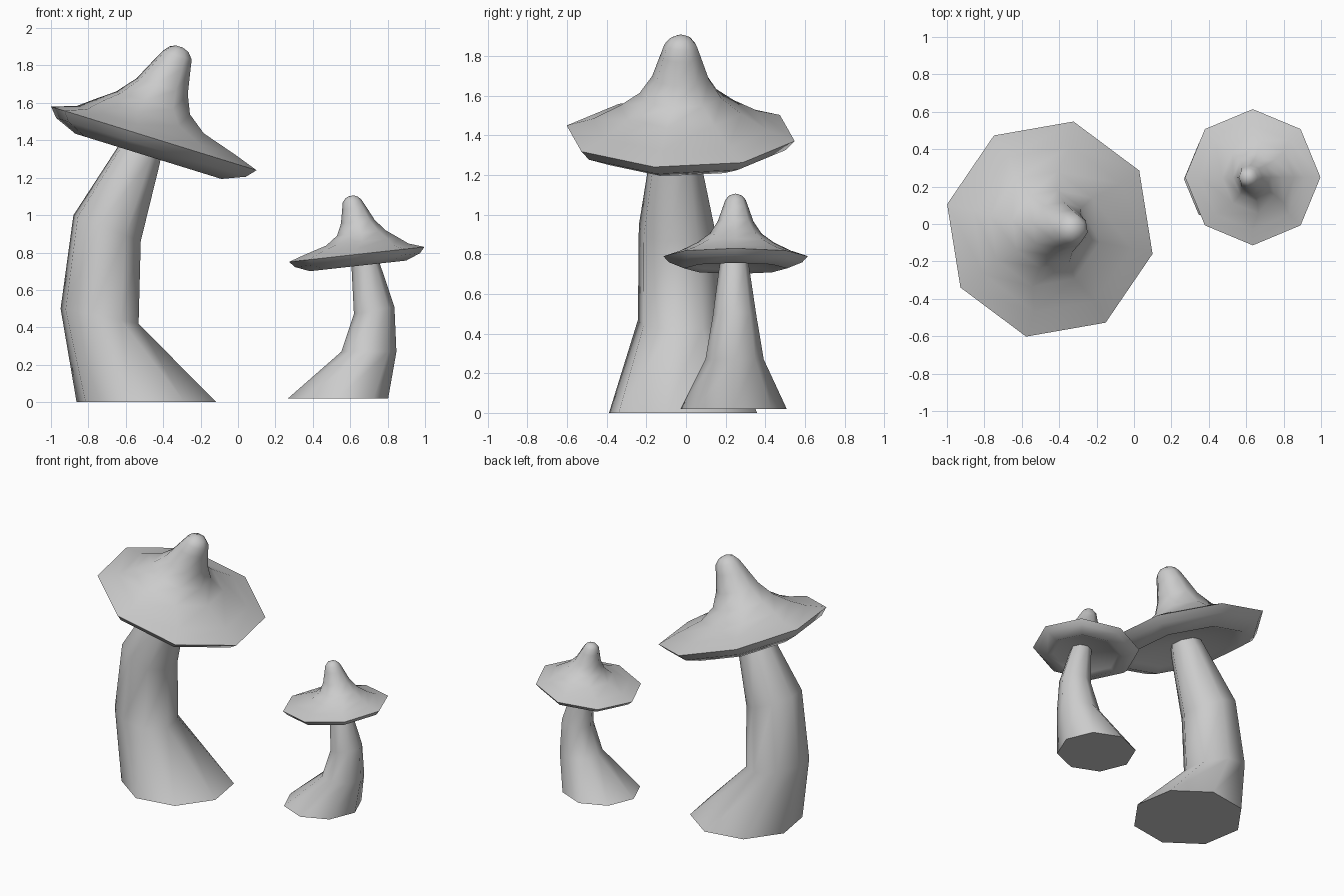
import bpy, bmesh
from math import cos, sin, radians
from mathutils import Matrix, Vector

if "Cube" in bpy.data.objects:
    bpy.data.objects.remove(bpy.data.objects["Cube"])

SIDES = 8


def ring(bm, centre, radius, tilt, phase):
    """Octagonal loop of vertices, leaning sideways by tilt degrees."""
    rot = Matrix.Rotation(radians(tilt), 3, 'Y')
    out = []
    for i in range(SIDES):
        a = radians(phase + i * 360 / SIDES)
        p = rot @ Vector((radius * cos(a), radius * sin(a), 0))
        out.append(bm.verts.new(Vector(centre) + p))
    return out


def loft(name, loops, phase):
    """Skin a list of (centre, radius, tilt) loops and close both ends."""
    bm = bmesh.new()
    rings = [ring(bm, c, r, t, phase) for c, r, t in loops]
    for a, b in zip(rings, rings[1:]):
        for i in range(SIDES):
            j = (i + 1) % SIDES
            bm.faces.new((a[i], a[j], b[j], b[i]))
    bm.faces.new(rings[0][::-1])
    bm.faces.new(rings[-1])
    bmesh.ops.recalc_face_normals(bm, faces=bm.faces)
    mesh = bpy.data.meshes.new(name)
    bm.to_mesh(mesh)
    bm.free()
    obj = bpy.data.objects.new(name, mesh)
    bpy.context.collection.objects.link(obj)
    bpy.ops.object.select_all(action='DESELECT')
    obj.select_set(True)
    bpy.context.view_layer.objects.active = obj
    bpy.ops.object.shade_smooth_by_angle(angle=radians(65))
    return obj


# Cap profile from underside to tip: radius, height, sideways offset
CAP = [(0.10, -0.04, 0), (0.36, -0.075, 0), (0.42, -0.10, 0),
       (0.545, -0.05, 0), (0.59, 0.0, 0), (0.455, 0.045, 0),
       (0.315, 0.105, -0.06), (0.212, 0.18, -0.06), (0.147, 0.28, -0.04),
       (0.105, 0.40, -0.022), (0.083, 0.462, -0.012), (0.055, 0.495, -0.012),
       (0.02, 0.51, -0.015)]


def cap(name, centre, size, tilt, phase, side):
    rot = Matrix.Rotation(radians(tilt), 3, 'Y')
    loops = [(Vector(centre) + rot @ Vector((side * o * size, 0, h * size)),
              r * size, tilt) for r, h, o in CAP]
    return loft(name, loops, phase)


# Large mushroom, leaning to the right
loft("large_stem", [((-0.49, -0.015, 0), 0.383, 0),
                    ((-0.74, -0.03, 0.46), 0.218, 11),
                    ((-0.70, -0.045, 0.93), 0.198, 21),
                    ((-0.525, -0.055, 1.33), 0.122, 25),
                    ((-0.49, -0.05, 1.41), 0.10, 22)], -13)
cap("large_cap", (-0.45, -0.027, 1.41), 1.0, 17.2, -13, 1)

# Small mushroom, mirrored lean
loft("small_stem", [((0.535, 0.24, 0.02), 0.268, 0),
                    ((0.70, 0.245, 0.27), 0.147, 0),
                    ((0.728, 0.245, 0.49), 0.110, -10),
                    ((0.683, 0.243, 0.725), 0.077, -12),
                    ((0.665, 0.245, 0.80), 0.065, -12)], 0)
cap("small_cap", (0.635, 0.25, 0.79), 0.617, -6.3, 0, -1)
